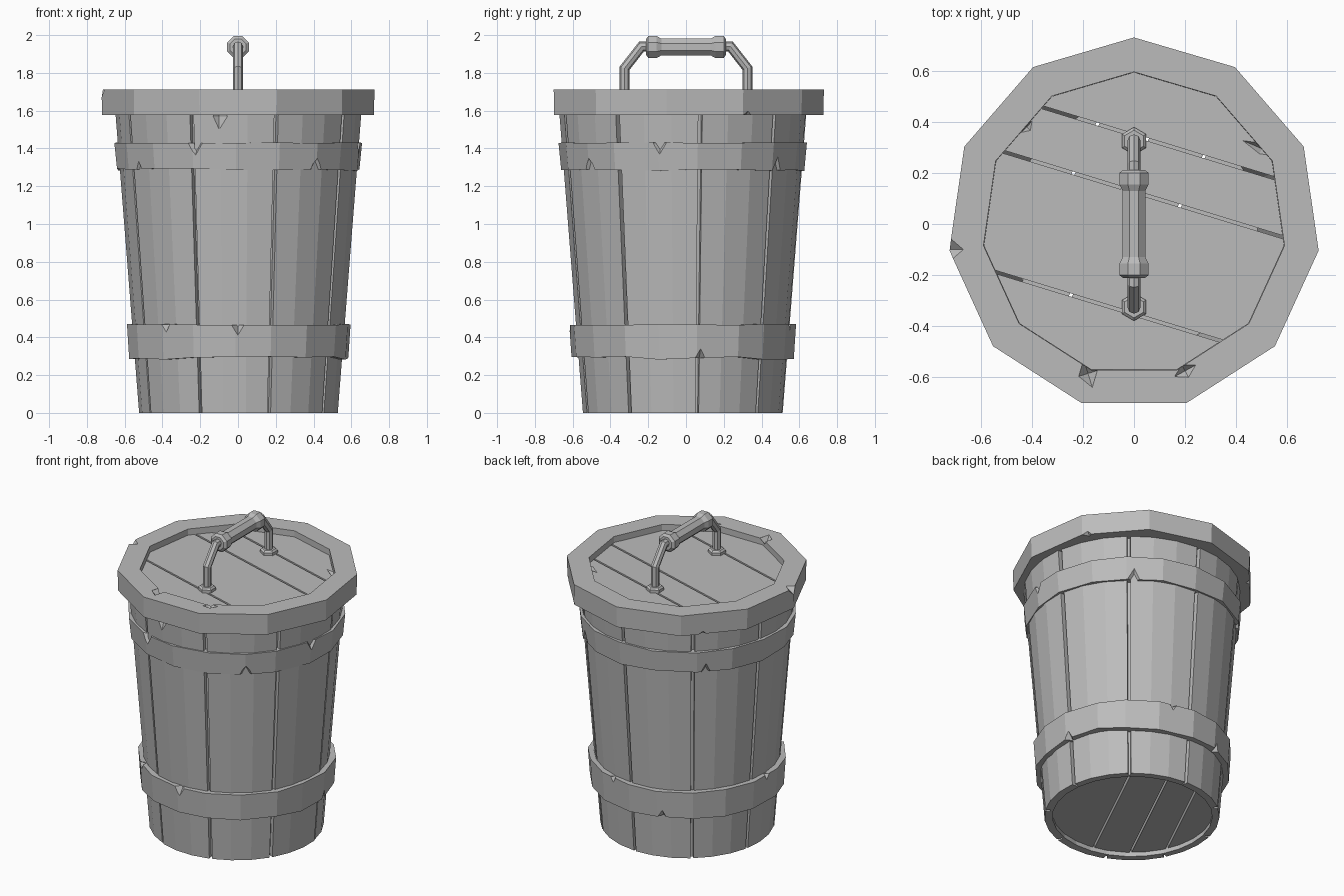
import bpy, bmesh, random
from math import sin, cos, pi, radians
from mathutils import Vector, Matrix

random.seed(4)
cube = bpy.data.objects.get("Cube")
if cube:
    bpy.data.objects.remove(cube, do_unlink=True)

grey = bpy.data.materials.new("plain_grey")
grey.use_nodes = True
COLOUR = (0.5, 0.5, 0.5, 1)
grey.diffuse_color = COLOUR
grey.node_tree.nodes["Principled BSDF"].inputs["Base Color"].default_value = COLOUR


def finish(name, bm):
    bmesh.ops.recalc_face_normals(bm, faces=bm.faces)
    mesh = bpy.data.meshes.new(name)
    bm.to_mesh(mesh)
    bm.free()
    mesh.materials.append(grey)
    obj = bpy.data.objects.new(name, mesh)
    bpy.context.collection.objects.link(obj)
    return obj


def polar(angle, r, z, cy=0):
    return Vector((r * cos(angle), r * sin(angle) + cy, z))


def loft(name, rings, wrap=False):
    """Skin closed rings; wrap joins last to first, otherwise ends are capped."""
    bm = bmesh.new()
    loops = [[bm.verts.new(p) for p in ring] for ring in rings]
    n = len(loops[0])
    pairs = list(zip(loops, loops[1:] + loops[:1]))
    for low, high in pairs if wrap else pairs[:-1]:
        for i in range(n):
            j = (i + 1) % n
            bm.faces.new((low[i], low[j], high[j], high[i]))
    if not wrap:
        bm.faces.new(loops[0])
        bm.faces.new(loops[-1])
    return finish(name, bm)


def chip(target, cuts):
    """Knock pointed chips, given as (centre, size, turn), out of a part."""
    bm = bmesh.new()
    for centre, size, turn in cuts:
        m = Matrix.Translation(centre) @ Matrix.Rotation(turn, 4, 'Z') @ Matrix.Diagonal((*size, 1))
        top, bottom = bm.verts.new(m @ Vector((0, 0, 1))), bm.verts.new(m @ Vector((0, 0, -1)))
        belt = [bm.verts.new(m @ polar(k * pi / 2, 1, 0)) for k in range(4)]
        for k in range(4):
            bm.faces.new((belt[k], belt[(k + 1) % 4], top))
            bm.faces.new((belt[(k + 1) % 4], belt[k], bottom))
    cutter = finish("chip_cutter", bm)
    cutter.hide_render = True
    mod = target.modifiers.new("chips", 'BOOLEAN')
    mod.operation, mod.solver, mod.object = 'DIFFERENCE', 'EXACT', cutter
    bpy.context.view_layer.objects.active = target
    bpy.ops.object.modifier_apply(modifier=mod.name)
    bpy.data.objects.remove(cutter, do_unlink=True)


def planks(name, sides, r, z0, z1, turn, normal, cuts, cy=0):
    """Polygonal disc split into boards along parallel grooves."""
    direction = Vector((cos(normal), sin(normal), 0))
    edges = [-2] + cuts + [2]
    bm = bmesh.new()
    for lo, hi in zip(edges, edges[1:]):
        part = bmesh.new()
        rings = [[part.verts.new(polar(turn + 2 * pi * k / sides, r, z, cy)) for k in range(sides)]
                 for z in (z0, z1)]
        part.faces.new(rings[0][::-1])
        part.faces.new(rings[1])
        for k in range(sides):
            j = (k + 1) % sides
            part.faces.new((rings[0][k], rings[0][j], rings[1][j], rings[1][k]))
        for dist, sign in ((lo + .006, -1), (hi - .006, 1)):
            bmesh.ops.bisect_plane(part, geom=part.verts[:] + part.edges[:] + part.faces[:],
                                   plane_co=direction * dist, plane_no=direction * sign, clear_outer=True)
            rim = [e for e in part.edges if e.is_boundary]
            if rim:
                bmesh.ops.holes_fill(part, edges=rim, sides=0)
        temp = bpy.data.meshes.new("board")
        part.to_mesh(temp)
        part.free()
        bm.from_mesh(temp)
        bpy.data.meshes.remove(temp)
    return finish(name, bm)


# Tapered body: nine staves with grooves between them
CY = -.015
STAVES = 9


def body_radius(z):
    return .527 + .079 * z


section = []
for s in range(STAVES):
    start, step = radians(8 + 40 * s), radians(40)
    bulge = random.uniform(-.004, .006)
    gap = .017
    section.append((start - gap * .8, -.028))
    section.append((start + gap * .8, -.028))
    for t in (0, .33, .67, 1):
        section.append((start + gap + t * (step - 2 * gap), bulge))
outer = [[polar(a, body_radius(z) + d, z, CY) for a, d in section] for z in (0, 1.6)]
inner = [[polar(a, body_radius(z) - .045, z, CY) for a, d in section] for z in (1.6, 0)]
body = loft("stave_body", outer + inner, wrap=True)
chip(body, [((-.1, CY - .655, 1.57), (.05, .04, .1), 0)])

planks("floor_boards", 18, .50, .03, .06, 0, radians(154), [-.13, .1, .3], CY)


# Two hoops with uneven edges and chips
def hoop(name, z0, z1, r0, r1, cuts):
    count = 18
    angles = [radians(8) + 2 * pi * k / count + random.uniform(-.04, .04) for k in range(count)]
    wobble = [random.uniform(-.008, .008) for _ in angles]
    rings = []
    for z, r in ((z0, r0), (z1, r1), (z1, r1 - .05), (z0, r0 - .05)):
        rings.append([polar(a, r + w * .5, z + w * (1 if z == z0 else -.4), CY)
                      for a, w in zip(angles, wobble)])
    obj = loft(name, rings, wrap=True)
    spots = []
    for degrees, at_top, size in cuts:
        a = radians(degrees)
        z, r = (z1, r1) if at_top else (z0, r0)
        spots.append((polar(a, r, z, CY), (.045, size * .6, size), a))
    chip(obj, spots)


hoop("upper_hoop", 1.287, 1.43, .646, .66,
     [(-110, 1, .075), (-50, 0, .07), (-11, 1, .075), (51, 0, .07), (135, 0, .06), (215, 0, .05)])
hoop("lower_hoop", .29, .468, .588, .6,
     [(-90, 1, .06), (-130, 1, .05), (9, 0, .05), (75, 1, .05), (110, 0, .05), (180, 1, .05)])

# Eleven-sided lid: raised rim around recessed boards
SIDES = 11


def eleven(r, z):
    return [polar(pi / 2 + 2 * pi * k / SIDES, r, z) for k in range(SIDES)]


rim = loft("lid_rim", [eleven(.727, 1.577), eleven(.73, 1.712), eleven(.595, 1.712),
                       eleven(.595, 1.577)], wrap=True)
chip(rim, [((-.735, -.1, 1.71), (.07, .06, .05), 0),
           ((-.18, -.585, 1.71), (.04, .06, .04), .3),
           ((.2, -.575, 1.71), (.05, .03, .03), .5),
           ((.66, .34, 1.577), (.05, .05, .04), .5),
           ((-.5, .53, 1.577), (.05, .05, .04), .7)])
boards = planks("lid_boards", SIDES, .594, 1.6, 1.672, pi / 2, radians(73), [-.338, .121, .332])
chip(boards, [((.5, .295, 1.672), (.08, .022, .03), -.4),
              ((-.42, .38, 1.672), (.03, .02, .03), .8)])

# Bent handle rod with mitred corners
path = [(-.325, 1.66), (-.325, 1.825), (-.235, 1.94), (.235, 1.94), (.325, 1.825), (.325, 1.66)]
points = [Vector((0, y, z)) for y, z in path]
rings = []
for i, p in enumerate(points):
    before = (p - points[i - 1]).normalized() if i else Vector((0, 0, 1))
    after = (points[i + 1] - p).normalized() if i < len(points) - 1 else before
    tangent = (before + after).normalized()
    side = tangent.cross(Vector((1, 0, 0)))
    stretch = 1 / max(tangent.dot(after), .5)
    rings.append([p + Vector((.026 * cos(a), 0, 0)) + side * .026 * stretch * sin(a)
                  for a in (2 * pi * k / 8 for k in range(8))])
loft("handle_rod", rings)

# Flared grip around the middle of the rod
profile = [(-.212, .045), (-.2, .062), (-.155, .062), (-.13, .048)]
profile += [(-y, r) for y, r in reversed(profile)]
loft("handle_grip", [[Vector((r * cos(a), y, 1.937 + r * sin(a)))
                      for a in (pi / 8 + pi * k / 4 for k in range(8))] for y, r in profile])

# Hexagonal feet under the rod
for label, y in (("front", -.325), ("back", .325)):
    loft(label + "_handle_foot",
         [[polar(pi / 6 + pi * k / 3, r, z, y) for k in range(6)]
          for z, r in ((1.665, .054), (1.69, .054), (1.7, .042))])
